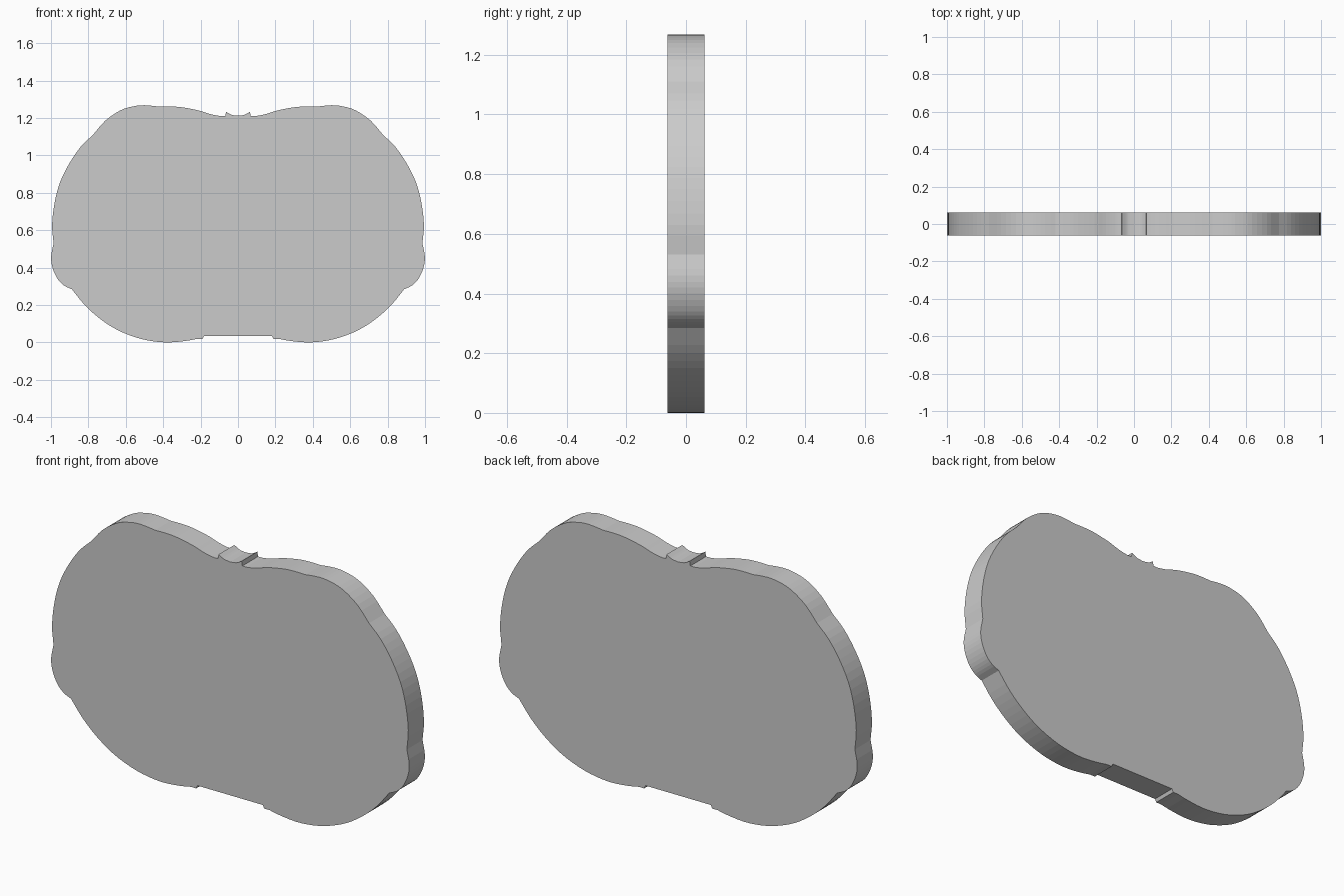
import bpy, bmesh
from mathutils import Vector

if "Cube" in bpy.data.objects:
    bpy.data.objects.remove(bpy.data.objects["Cube"])

HALF_T = 0.0625

# Right half of the outline (x, z), split into runs that meet at sharp corners
RUNS = [
    [(0, 1.212), (0.035, 1.217), (0.064, 1.233)],                      # top notch tip
    [(0.068, 1.21), (0.10, 1.211), (0.15, 1.221), (0.21, 1.24), (0.30, 1.257),
     (0.36, 1.261), (0.42, 1.26)],                                     # top dip
    [(0.42, 1.261), (0.50, 1.268), (0.56, 1.262), (0.63, 1.24),
     (0.71, 1.185), (0.775, 1.11)],                                    # upper lobe
    [(0.775, 1.11), (0.84, 1.047), (0.90, 0.96), (0.95, 0.86), (0.98, 0.75),
     (0.994, 0.63), (0.986, 0.53)],                                    # side
    [(0.986, 0.53), (0.999, 0.46), (0.992, 0.40), (0.965, 0.34), (0.93, 0.304),
     (0.888, 0.284)],                                                  # lower side lobe
    [(0.888, 0.284), (0.82, 0.20), (0.74, 0.128), (0.65, 0.069), (0.55, 0.028),
     (0.46, 0.007), (0.37, 0.0), (0.28, 0.008), (0.22, 0.019)],        # bottom lobe
    [(0.19, 0.019), (0.182, 0.035)],                                   # foot step
]


def smooth_run(pts, steps=3):
    """Catmull-Rom curve through the points of one run."""
    p = [Vector(q) for q in pts]
    if len(p) < 3:
        return p
    p = [2 * p[0] - p[1]] + p + [2 * p[-1] - p[-2]]
    out = []
    for a, b, c, d in zip(p, p[1:], p[2:], p[3:]):
        for i in range(steps):
            t = i / steps
            out.append(0.5 * (2 * b + (c - a) * t + (2 * a - 5 * b + 4 * c - d) * t * t
                              + (3 * b - a - 3 * c + d) * t ** 3))
    return out + [p[-2]]


# Join the runs and mirror them into a closed outline
half = []
for run in RUNS:
    for v in smooth_run(run):
        if not half or (v - half[-1]).length > 0.003:
            half.append(v)
outline = half + [Vector((-v.x, v.y)) for v in reversed(half[1:])]

# Extrude the outline into the flat plate
bm = bmesh.new()
face = bm.faces.new([bm.verts.new((v.x, -HALF_T, v.y)) for v in outline])
ext = bmesh.ops.extrude_face_region(bm, geom=[face], use_keep_orig=True)
moved = [g for g in ext["geom"] if isinstance(g, bmesh.types.BMVert)]
bmesh.ops.translate(bm, verts=moved, vec=(0, 2 * HALF_T, 0))
bmesh.ops.recalc_face_normals(bm, faces=bm.faces)
zmin = min(v.co.z for v in bm.verts)
bmesh.ops.translate(bm, verts=bm.verts, vec=(0, 0, -zmin))
mesh = bpy.data.meshes.new("lobed_plate")
bm.to_mesh(mesh)
bm.free()
plate = bpy.data.objects.new("lobed_plate", mesh)
bpy.context.collection.objects.link(plate)
